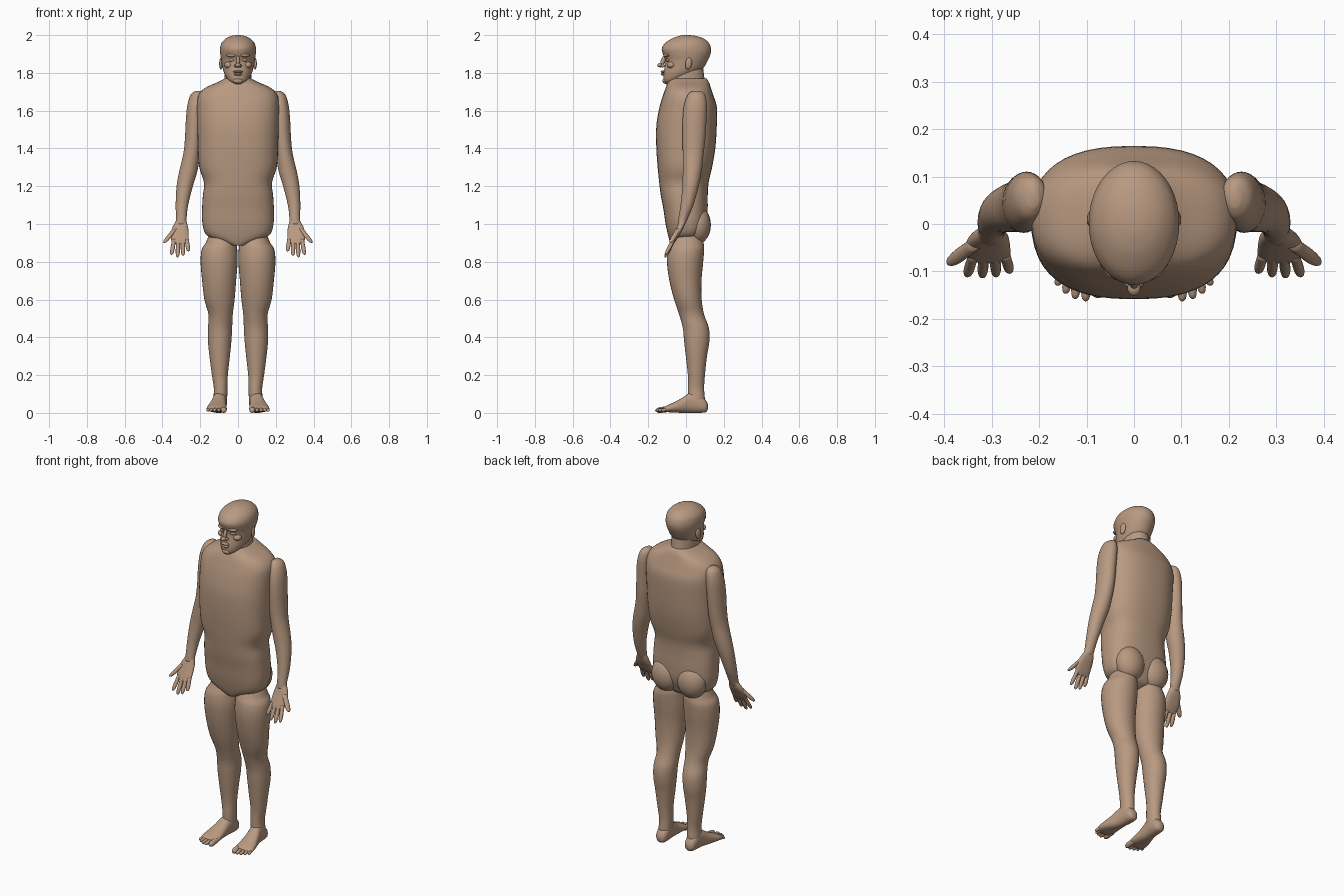
import bpy, bmesh, math
from mathutils import Matrix, Euler

skin = bpy.data.materials.new("tan_skin")
skin.diffuse_color = (0.48, 0.32, 0.22, 1)


def finish(bm, name, mirrored):
    bmesh.ops.recalc_face_normals(bm, faces=bm.faces[:])
    for f in bm.faces:
        f.smooth = True
    me = bpy.data.meshes.new(name)
    bm.to_mesh(me)
    bm.free()
    me.materials.append(skin)
    ob = bpy.data.objects.new(name, me)
    bpy.context.collection.objects.link(ob)
    if mirrored:
        ob.modifiers.new("mirror", 'MIRROR')
    return ob


def spline(a, b, c, d, t):
    return 0.5 * (2*b + (c-a)*t + (2*a-5*b+4*c-d)*t*t + (3*b-a-3*c+d)*t**3)


def loft(name, rings, axis='z', power=2.0, n=32, steps=4, mirrored=False):
    """Skin smooth oval sections given as (position, centre u, centre v, radius u, radius v)."""
    rows, last = [], len(rings) - 1
    for i in range(last):
        q = [rings[max(0, min(last, i + k))] for k in (-1, 0, 1, 2)]
        rows += [[spline(*v, s / steps) for v in zip(*q)] for s in range(steps)]
    rows.append(list(rings[-1]))
    bm, loops = bmesh.new(), []
    for p, cu, cv, ru, rv in rows:
        loop = []
        for k in range(n):
            a = 2 * math.pi * k / n
            c, s = math.cos(a), math.sin(a)
            u = cu + ru * math.copysign(abs(c) ** (2 / power), c)
            v = cv + rv * math.copysign(abs(s) ** (2 / power), s)
            loop.append(bm.verts.new((u, v, p) if axis == 'z' else (u, p, v)))
        loops.append(loop)
    for a, b in zip(loops, loops[1:]):
        for k in range(n):
            bm.faces.new((a[k], a[(k+1) % n], b[(k+1) % n], b[k]))
    bm.faces.new(loops[0])
    bm.faces.new(loops[-1])
    return finish(bm, name, mirrored)


def blob(name, centre, radii, rot=(0, 0, 0), mirrored=False):
    bm = bmesh.new()
    m = (Matrix.Translation(centre) @ Euler(rot).to_matrix().to_4x4()
         @ Matrix.Diagonal((*radii, 1)))
    bmesh.ops.create_uvsphere(bm, u_segments=20, v_segments=12, radius=1, matrix=m)
    return finish(bm, name, mirrored)


def centred(profile):
    """Rows of (z, front y, back y, half width) to centred sections."""
    return [(z, 0, (f + b) / 2, w, (b - f) / 2) for z, f, b, w in profile]


def digit(name, p0, p1, r, axis):
    """Tapered finger or toe with a rounded tip."""
    rings = []
    for t, s in ((0, 1), (0.35, 0.95), (0.6, 1), (0.85, 0.85), (0.96, 0.55), (1, 0.15)):
        x, y, z = (a + (b - a) * t for a, b in zip(p0, p1))
        rings.append((z, x, y, r*s, r*s) if axis == 'z' else (y, x, z, r*s, r*s))
    loft(name, rings, axis, n=12, steps=2, mirrored=True)


# Torso and neck
loft("torso", centred([
    (.885, -.075, .03, .03), (.905, -.085, .07, .09), (.94, -.095, .09, .165),
    (1.0, -.108, .11, .188), (1.08, -.12, .115, .19), (1.15, -.133, .115, .186),
    (1.22, -.142, .12, .18), (1.3, -.15, .138, .205), (1.4, -.157, .155, .212),
    (1.52, -.157, .163, .215), (1.62, -.14, .163, .217), (1.68, -.122, .145, .21),
    (1.72, -.108, .132, .175), (1.75, -.095, .122, .11), (1.77, -.085, .11, .07)]),
    power=2.5, n=48)
loft("neck", centred([(1.71, -.095, .1, .075), (1.75, -.103, .1, .072),
                      (1.79, -.085, .095, .07), (1.83, -.05, .09, .065)]))
blob("buttock", (.083, .062, .995), (.088, .07, .1), mirrored=True)

# Head
loft("head", centred([
    (1.742, -.112, -.07, .018), (1.76, -.119, -.02, .048), (1.79, -.12, .045, .069),
    (1.82, -.115, .088, .08), (1.865, -.109, .115, .088), (1.9, -.122, .13, .094),
    (1.93, -.128, .132, .095), (1.96, -.108, .12, .086), (1.985, -.068, .088, .06),
    (1.997, -.03, .045, .03), (2.0, -.01, .015, .008)]), n=40)

# Face
blob("nose_bridge", (0, -.122, 1.862), (.01, .012, .03), (-.3, 0, 0))
blob("nose_tip", (0, -.135, 1.841), (.014, .017, .012))
blob("nostril", (.012, -.123, 1.838), (.009, .011, .009), mirrored=True)
blob("upper_lip", (0, -.121, 1.806), (.026, .013, .007))
blob("lower_lip", (0, -.12, 1.792), (.022, .013, .007))
blob("chin", (0, -.112, 1.758), (.024, .013, .014))
blob("brow", (.036, -.104, 1.893), (.028, .014, .009), (0, 0, .35), True)
blob("eye", (.034, -.097, 1.869), (.017, .009, .009), (0, 0, .35), True)
blob("cheekbone", (.05, -.078, 1.842), (.024, .022, .018), (0, 0, .6), True)
blob("ear", (.09, .014, 1.85), (.009, .018, .032), (-.15, 0, .25), True)

# Arms and palms
loft("arm", [
    (1.705, .212, .055, .012, .02), (1.685, .217, .055, .033, .045),
    (1.63, .225, .05, .043, .06), (1.55, .231, .045, .045, .063),
    (1.45, .236, .042, .045, .06), (1.37, .245, .038, .045, .055),
    (1.28, .263, .033, .048, .05), (1.2, .282, .024, .043, .043),
    (1.1, .297, .005, .033, .034), (1.03, .3, -.015, .028, .025),
    (1.0, .303, -.024, .03, .02)], mirrored=True)
loft("palm", [
    (1.02, .3, -.017, .026, .019), (.98, .306, -.032, .042, .019),
    (.94, .309, -.052, .048, .016), (.91, .307, -.067, .045, .013),
    (.895, .306, -.075, .036, .008)], power=2.4, n=24, mirrored=True)

# Fingers, little one nearest the body
for name, x0, x1, y1, z1 in (("little_finger", .272, .262, -.1, .855),
                             ("ring_finger", .293, .291, -.108, .832),
                             ("middle_finger", .316, .32, -.11, .823),
                             ("index_finger", .338, .352, -.108, .837)):
    digit(name, (x0, -.064, .92), (x1, y1, z1), .0115, 'z')
digit("thumb", (.333, -.04, .975), (.39, -.082, .9), .0145, 'z')

# Legs
loft("leg", [
    (.95, .09, .01, .06, .07), (.9, .09, .005, .081, .088),
    (.865, .098, 0, .094, .096), (.8, .1, -.005, .098, .096),
    (.7, .1, -.003, .09, .085), (.6, .098, .01, .08, .073),
    (.52, .092, .03, .064, .066), (.45, .095, .052, .064, .069),
    (.38, .097, .057, .062, .067), (.3, .097, .055, .054, .056),
    (.2, .096, .055, .042, .045), (.13, .092, .053, .036, .043),
    (.07, .094, .055, .036, .045), (.04, .095, .055, .03, .04)], mirrored=True)

# Feet
loft("foot", [
    (.116, .094, .032, .012, .014), (.102, .094, .037, .03, .034),
    (.06, .095, .053, .036, .053), (.02, .099, .053, .037, .053),
    (-.02, .105, .04, .043, .04), (-.06, .11, .03, .05, .028),
    (-.1, .113, .022, .053, .018), (-.122, .11, .017, .042, .01)],
    axis='y', power=2.3, mirrored=True)
for name, x0, x1, y1, r in (("big_toe", .075, .076, -.156, .016),
                            ("second_toe", .1, .102, -.163, .0105),
                            ("third_toe", .12, .124, -.158, .01),
                            ("fourth_toe", .138, .144, -.147, .0095),
                            ("little_toe", .153, .161, -.13, .009)):
    digit(name, (x0, -.095, .02), (x1, y1, .013), r, 'y')
